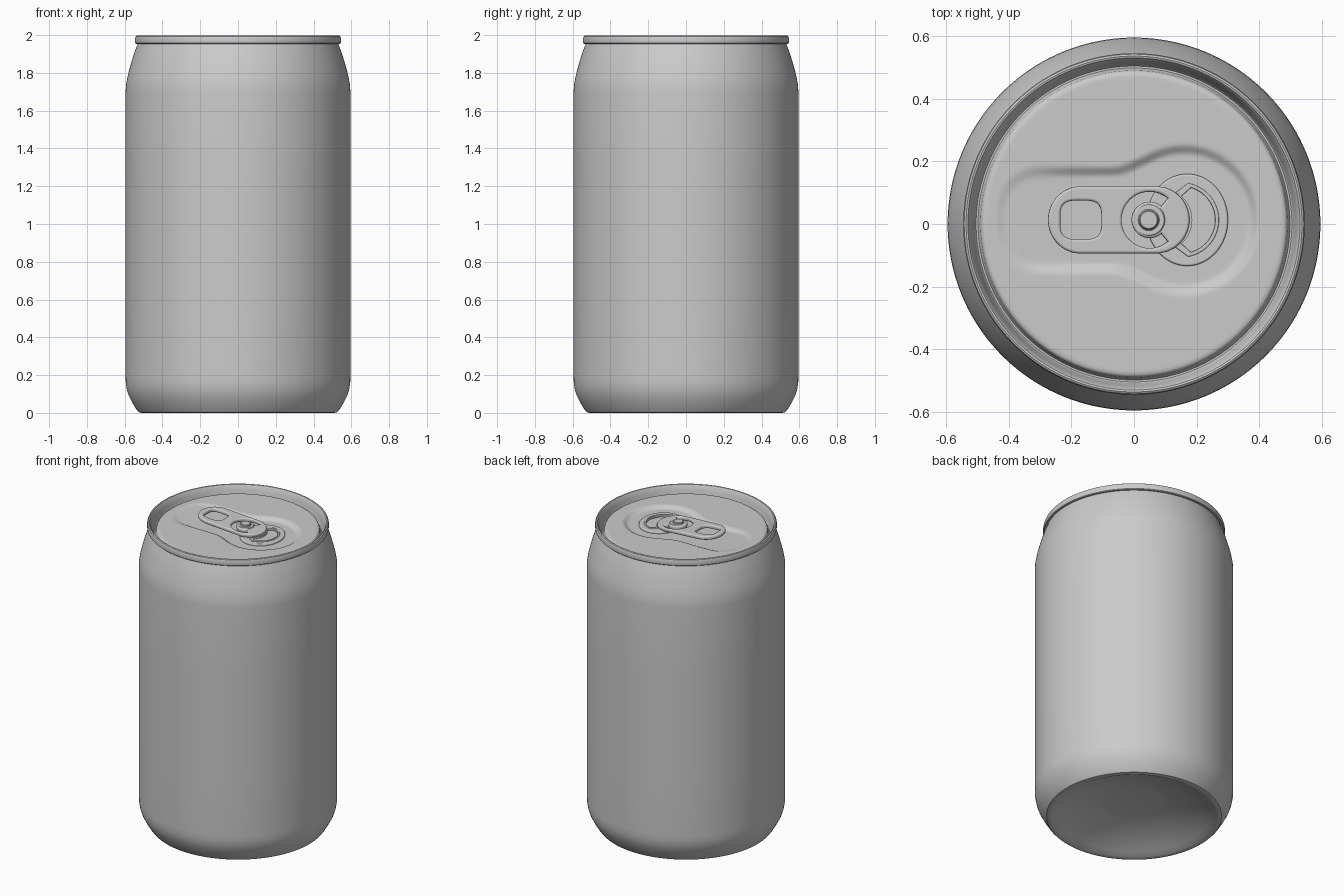
import bpy, bmesh, math
from mathutils import Matrix, Vector

if "Cube" in bpy.data.objects:
    bpy.data.objects.remove(bpy.data.objects["Cube"])

metal = bpy.data.materials.new("plain_aluminium")
metal.diffuse_color = (0.6, 0.6, 0.6, 1)
metal.use_nodes = True
metal.node_tree.nodes["Principled BSDF"].inputs["Base Color"].default_value = metal.diffuse_color
YC = 0.013          # lid details sit slightly behind the centre line
SEG = 160


def finish(name, mesh, angle=35):
    mesh.materials.clear()
    mesh.materials.append(metal)
    mesh.shade_smooth()
    mesh.set_sharp_from_angle(angle=math.radians(angle))
    ob = bpy.data.objects.new(name, mesh)
    bpy.context.collection.objects.link(ob)
    return ob


def lathe(name, profile, centre=(0, 0), height=None, seg=SEG, angle=35):
    """Revolve (r, z) points; height(x, y, r, z) may reshape z."""
    bm = bmesh.new()
    rings = []
    for r, z in profile:
        ring = []
        for i in range(1 if r == 0 else seg):
            a = 2 * math.pi * i / seg
            x, y = r * math.cos(a) + centre[0], r * math.sin(a) + centre[1]
            ring.append(bm.verts.new((x, y, height(x, y, r, z) if height else z)))
        rings.append(ring)
    for a, b in zip(rings, rings[1:]):
        for i in range(seg):
            j = (i + 1) % seg
            loop = [a[i % len(a)], a[j % len(a)], b[j % len(b)], b[i % len(b)]]
            bm.faces.new(list(dict.fromkeys(loop)))
    bmesh.ops.recalc_face_normals(bm, faces=bm.faces)
    me = bpy.data.meshes.new(name)
    bm.to_mesh(me)
    bm.free()
    return finish(name, me, angle)


def plate(name, loops, half, bevel, matrix):
    """Flat bevelled plate from an outline and hole loops."""
    cu = bpy.data.curves.new(name, 'CURVE')
    cu.dimensions, cu.fill_mode = '2D', 'BOTH'
    cu.extrude, cu.bevel_depth = half - bevel, bevel
    cu.bevel_resolution, cu.offset = 3, -bevel
    for pts in loops:
        sp = cu.splines.new('POLY')
        sp.points.add(len(pts) - 1)
        for p, (x, y) in zip(sp.points, pts):
            p.co = (x, y, 0, 1)
        sp.use_cyclic_u = True
    tmp = bpy.data.objects.new(name + "_outline", cu)
    bpy.context.collection.objects.link(tmp)
    dg = bpy.context.evaluated_depsgraph_get()
    me = bpy.data.meshes.new_from_object(tmp.evaluated_get(dg))
    bpy.data.objects.remove(tmp)
    me.transform(matrix)
    return finish(name, me, 40)


def arc(cx, r, a0, a1, n=32, ry=None):
    return [(cx + r * math.cos(math.radians(a0 + (a1 - a0) * i / n)),
             (ry or r) * math.sin(math.radians(a0 + (a1 - a0) * i / n))) for i in range(n + 1)]


def squircle(cx, rx, ry, p, n=64):
    out = []
    for i in range(n):
        c, s = math.cos(2 * math.pi * i / n), math.sin(2 * math.pi * i / n)
        out.append((cx + rx * math.copysign(abs(c) ** (2 / p), c),
                    ry * math.copysign(abs(s) ** (2 / p), s)))
    return out


# Can body: domed base, chamfered foot, wall, neck and rolled rim
lathe("can_body", [
    (0, .10), (.19, .10), (.21, .097), (.30, .078), (.39, .05), (.46, .02), (.495, .003),
    (.51, 0), (.525, .003), (.535, .014), (.56, .055), (.578, .09), (.588, .12), (.594, .155),
    (.595, .19), (.595, .6), (.595, 1.2), (.595, 1.70), (.593, 1.735), (.586, 1.775),
    (.575, 1.82), (.562, 1.865), (.548, 1.91), (.538, 1.935), (.532, 1.952),
    (.540, 1.953), (.544, 1.957), (.545, 1.965), (.545, 1.985), (.542, 1.993), (.536, 1.997),
    (.530, 1.995), (.525, 1.988), (.518, 1.96), (.508, 1.92)])


# Lid: countersunk groove and panel with a keyhole-shaped recess
def smooth(t):
    t = max(0, min(1, t))
    return t * t * (3 - 2 * t)


def recess(x, y, r, z):
    if r > .47:
        return z
    y -= YC
    circle = math.hypot(x - .16, y) - .225
    qx, qy = abs(x + .12) - .18, abs(y) - .03
    slot = math.hypot(max(qx, 0), max(qy, 0)) + min(max(qx, qy), 0) - .125
    k = .06
    h = max(k - abs(circle - slot), 0) / k
    d = min(circle, slot) - h * h * k / 4
    depth = .018 * (.35 + .65 * smooth((x + .42) / .25))
    return z - depth * smooth((.018 - d) / .036)


lathe("lid_panel", [(.508, 1.92), (.504, 1.914), (.498, 1.914), (.494, 1.92), (.490, 1.945),
                    (.486, 1.953), (.480, 1.957), (.470, 1.958)]
      + [(.46 * (1 - i / 60), 1.958) for i in range(61)], height=recess)

# Mouth panel: raised round plate with a crescent hollow
crescent = arc(.15, .11, -75, 75, 32) + arc(.09, .085, 55, -55, 20)
plate("mouth_panel", [squircle(.17, .13, .147, 2, 80), crescent], .009, .006,
      Matrix.Translation((0, YC, 1.943)))
plate("mouth_bead", [arc(.152, .119, -80, 80, 32) + arc(.085, .098, 62, -62, 20),
                     arc(.152, .107, -74, 74, 32) + arc(.094, .085, 54, -54, 20)],
      .007, .003, Matrix.Translation((0, YC, 1.949)))

# Pull tab, tilted up at the finger end
tilt = Matrix.Translation((.05, YC, 1.968)) @ Matrix.Rotation(.06, 4, 'Y') @ Matrix.Translation((-.05, 0, 0))
outline = arc(.07, .107, -90, 90) + arc(-.172, .103, 90, 270, 32, .107)
slot = arc(.05, .09, 50, 310, 48) + arc(.05, .058, 310, 50, 40)
plate("pull_tab", [outline, squircle(-.17, .066, .062, 3.5), slot], .012, .008, tilt)

# Rivet: base disc and button
lathe("rivet", [(.052, 1.94), (.052, 1.979), (.049, 1.982), (.034, 1.982), (.031, 1.985),
                (.030, 1.991), (.027, 1.994), (0, 1.995)], centre=(.047, YC), seg=48)
